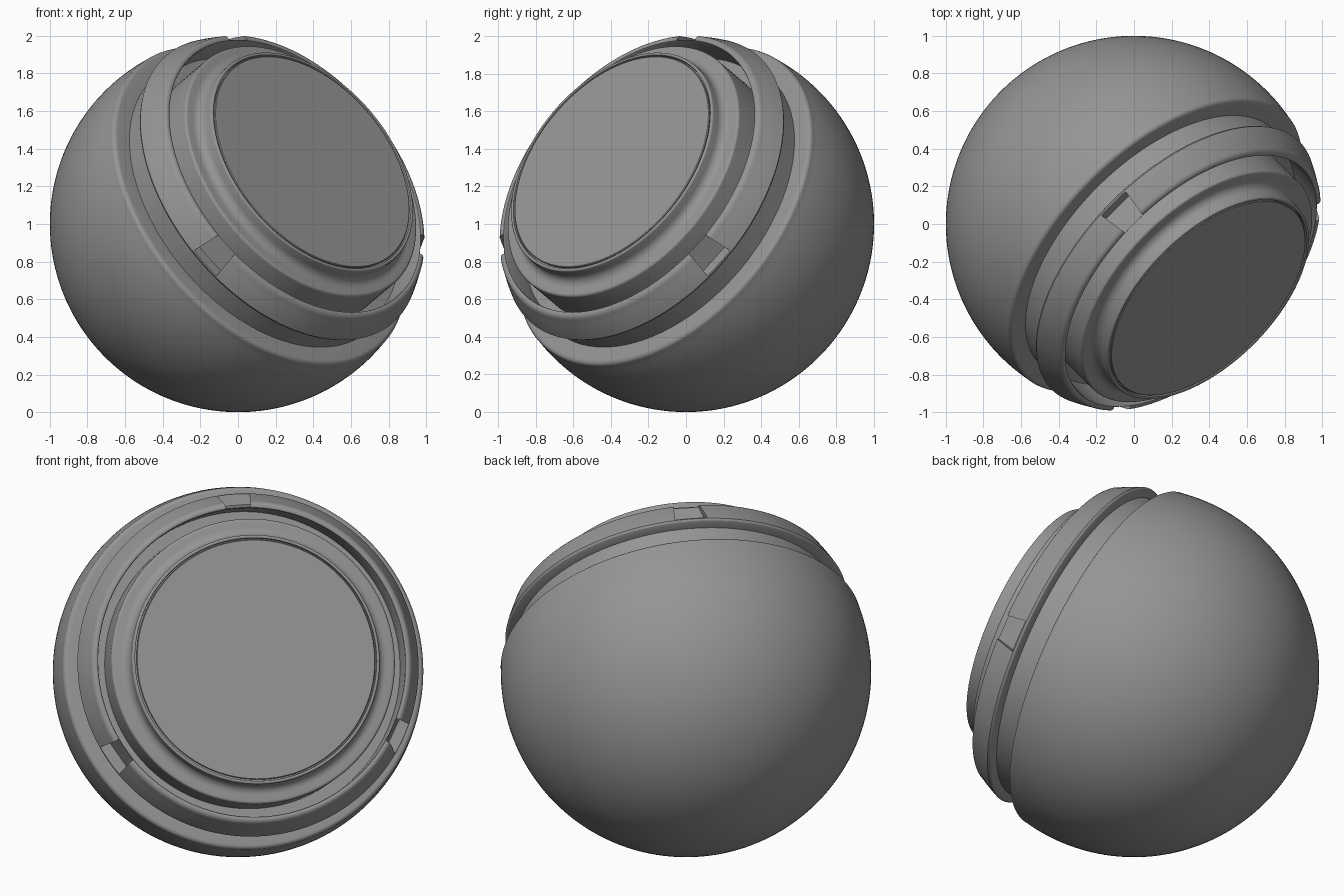
import bpy, bmesh
from math import sin, cos, radians, pi
from mathutils import Vector, Matrix

if "Cube" in bpy.data.objects:
    bpy.data.objects.remove(bpy.data.objects["Cube"])

SEGS = 144
# Tilted axis of the ball: towards front right and up
axis = Vector((0.608, -0.608, 0.51)).normalized()
up = (Vector((0, 0, 1)) - axis * axis.z).normalized()
side = axis.cross(up)
FRAME = Matrix.Translation((0, 0, 1)) @ Matrix((up, side, axis)).transposed().to_4x4()

grey = bpy.data.materials.new("dark_grey")
grey.diffuse_color = (0.3, 0.3, 0.3, 1)
grey.use_nodes = True
grey.node_tree.nodes["Principled BSDF"].inputs["Base Color"].default_value = grey.diffuse_color


def arc(a, b, n, rad=1.0, centre=(0, 0)):
    """Arc of (radius, height) points, angles in degrees from the axis."""
    angles = [radians(a + (b - a) * i / n) for i in range(n + 1)]
    return [(centre[0] + rad * sin(t), centre[1] + rad * cos(t)) for t in angles]


def add_object(name, bm):
    bmesh.ops.recalc_face_normals(bm, faces=bm.faces[:])
    mesh = bpy.data.meshes.new(name)
    bm.to_mesh(mesh)
    bm.free()
    mesh.materials.append(grey)
    obj = bpy.data.objects.new(name, mesh)
    bpy.context.collection.objects.link(obj)
    obj.matrix_world = FRAME
    return obj


def lathe(name, profile):
    bm = bmesh.new()
    vs = [bm.verts.new((r, 0, d)) for r, d in profile]
    es = [bm.edges.new(p) for p in zip(vs, vs[1:])]
    bmesh.ops.spin(bm, geom=vs + es, cent=(0, 0, 0), axis=(0, 0, 1),
                   angle=2 * pi, steps=SEGS, use_duplicate=False)
    bmesh.ops.remove_doubles(bm, verts=bm.verts[:], dist=1e-5)
    return add_object(name, bm)


def select_only(obj):
    bpy.ops.object.select_all(action='DESELECT')
    obj.select_set(True)
    bpy.context.view_layer.objects.active = obj


# Ball shell: sphere, outer groove, raised ring, inner gap floor
FLOOR = 0.31
shell_profile = [(0, -1)] + arc(180, 80, 56)[1:]
shell_profile += arc(75, 0, 5, 0.025, (0.9605, 0.175))   # rounded rim of the sphere
shell_profile += [(0.88, 0.2), (0.882, 0.335),           # groove face and wall
                  (0.915, 0.345), (0.926, 0.352)]        # ring back
shell_profile += arc(68.7, 61.8, 6)
shell_profile += [(0.876, 0.486), (0.868, 0.495), (0.858, 0.5),
                  (0.848, 0.501), (0.841, 0.498), (0.838, 0.491),  # ring front
                  (0.838, FLOOR), (0.775, FLOOR), (0, FLOOR)]
shell = lathe("ball_shell", shell_profile)

# Three notches, narrowing forwards, cut through the ring's front edge
bm = bmesh.new()
for k in range(3):
    cube = bmesh.ops.create_cube(bm, size=2)["verts"]
    for v in cube:
        outer, back = v.co.x > 0, v.co.z < 0
        v.co = (1.1 if outer else (0.868 if back else 0.82),
                v.co.y * (0.09 if back else 0.052),
                0.37 if back else 0.6)
    bmesh.ops.rotate(bm, verts=cube, cent=(0, 0, 0),
                     matrix=Matrix.Rotation(k * 2 * pi / 3, 3, 'Z'))
cutter = add_object("notch_cutter", bm)
cutter.hide_render = True

mod = shell.modifiers.new("notches", 'BOOLEAN')
mod.operation, mod.object, mod.solver = 'DIFFERENCE', cutter, 'EXACT'
select_only(shell)
bpy.ops.object.modifier_apply(modifier=mod.name)
bpy.data.objects.remove(cutter)

# Remove the hidden cap under the collar
bm = bmesh.new()
bm.from_mesh(shell.data)
hidden = [f for f in bm.faces
          if all(abs(v.co.z - FLOOR) < 1e-4 and v.co.xy.length < 0.785 for v in f.verts)]
bmesh.ops.delete(bm, geom=hidden, context='FACES')
bm.to_mesh(shell.data)
bm.free()

# Collar: flange with a concave sweep up to a thin rounded lip around the disc
collar = lathe("collar", [(0.775, FLOOR)]
               + arc(90, 0, 5, 0.015, (0.76, 0.54))
               + arc(180, 270, 6, 0.05, (0.727, 0.605))
               + arc(90, -45, 6, 0.01, (0.667, 0.642))
               + [(0.658, 0.635), (0.648, 0.635)])

# Flat front disc
disc = lathe("front_disc", [(0.65, 0.635), (0.652, 0.646), (0.648, 0.65), (0, 0.65)])

for obj in (shell, collar, disc):
    select_only(obj)
    bpy.ops.object.shade_smooth_by_angle(angle=radians(30))
